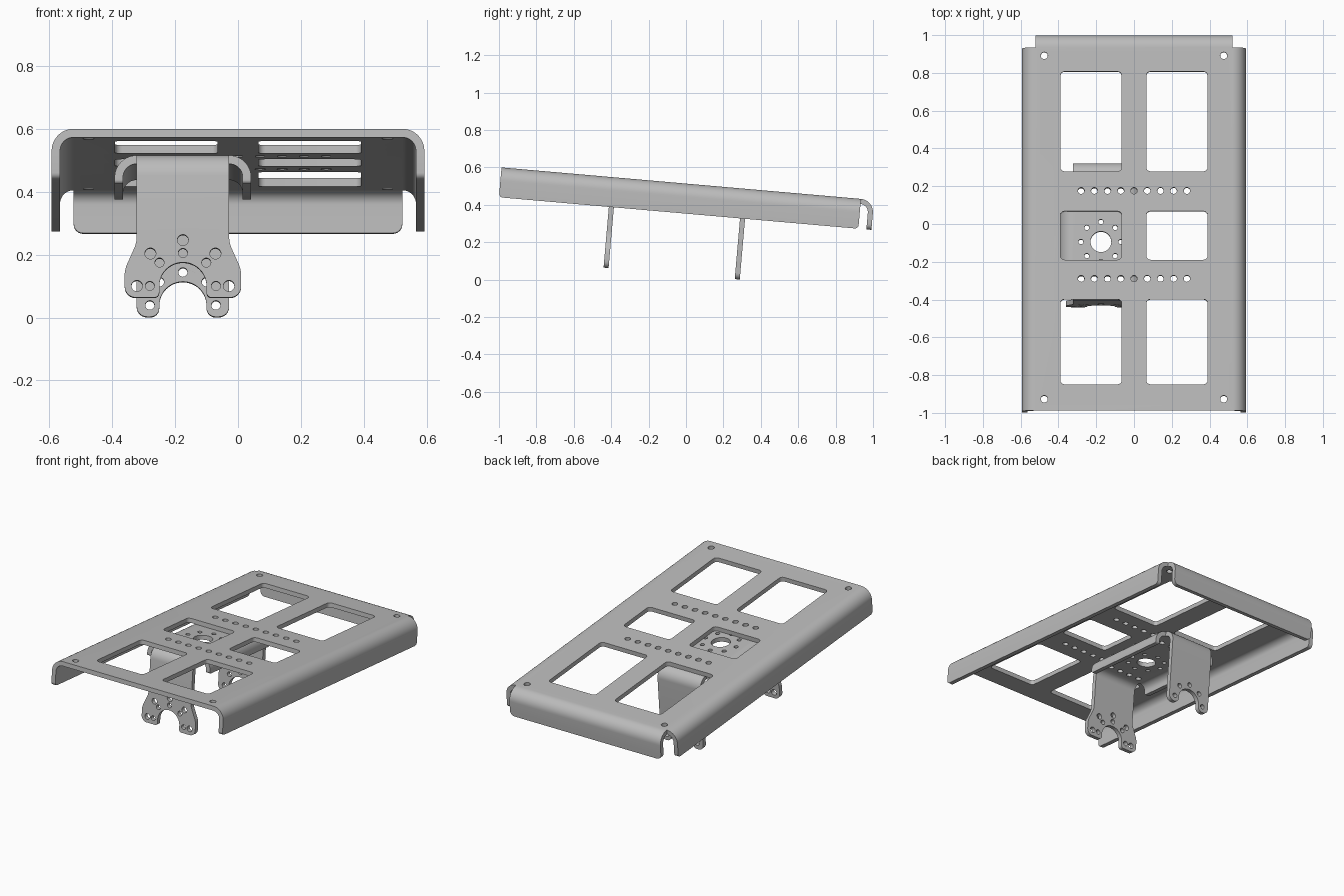
import bpy, bmesh
from math import sin, cos, pi, radians
from mathutils import Vector, Matrix

if "Cube" in bpy.data.objects:
    bpy.data.objects.remove(bpy.data.objects["Cube"])

T = 0.027       # sheet thickness
R = 0.07        # outer bend radius
Z = Vector((0, 0, 1))
TILT = Matrix.Translation((0, 0, 0.513)) @ Matrix.Rotation(radians(-5), 4, 'X')

steel = bpy.data.materials.new("grey steel")
steel.use_nodes = True
GREY = (0.5, 0.5, 0.5, 1)
steel.diffuse_color = GREY
steel.node_tree.nodes["Principled BSDF"].inputs["Base Color"].default_value = GREY


def arc(x, y, r, start, end, n):
    """Points of an arc, angles in degrees."""
    angles = [radians(start + (end - start) * i / n) for i in range(n + 1)]
    return [(x + r * cos(a), y + r * sin(a)) for a in angles]


def circle(x, y, r, n=24):
    return arc(x, y, r, 0, 360, n)[:-1]


def rounded(corners, n=6):
    """Polygon whose (x, y, radius) corners become circular fillets."""
    out = []
    for i, (x, y, r) in enumerate(corners):
        p = Vector((x, y))
        if r == 0:
            out.append((x, y))
            continue
        u = (Vector(corners[i - 1][:2]) - p).normalized()
        v = (Vector(corners[(i + 1) % len(corners)][:2]) - p).normalized()
        half = u.angle(v) / 2
        d = r * cos(half) / sin(half)
        for k in range(n + 1):
            t = k / n
            a, b, c = (1 - t) ** 2, 2 * t * (1 - t) * sin(half), t * t
            out.append(tuple((a * (p + u * d) + b * p + c * (p + v * d)) / (a + b + c)))
    return out


def rect(x0, x1, y0, y1, top=0.0, bottom=0.0):
    return rounded([(x0, y0, bottom), (x1, y0, bottom), (x1, y1, top), (x0, y1, top)])


def frame(p, q, origin):
    """Matrix that lays the drawing plane on axes p and q."""
    m = Matrix((p, q, p.cross(q))).transposed().to_4x4()
    return Matrix.Translation(origin) @ m


def add_plate(bm, loops, thickness, matrix):
    """Fill an outline with holes, extrude it about its plane and add it to bm."""
    curve = bpy.data.curves.new("outline", 'CURVE')
    curve.dimensions = '2D'
    curve.fill_mode = 'BOTH'
    curve.extrude = thickness / 2
    for loop in loops:
        s = curve.splines.new('POLY')
        s.points.add(len(loop) - 1)
        for pt, (x, y) in zip(s.points, loop):
            pt.co = (x, y, 0, 1)
        s.use_cyclic_u = True
    ob = bpy.data.objects.new("outline", curve)
    bpy.context.collection.objects.link(ob)
    dg = bpy.context.evaluated_depsgraph_get()
    mesh = bpy.data.meshes.new_from_object(ob.evaluated_get(dg))
    mesh.transform(matrix)
    bm.from_mesh(mesh)
    bpy.data.objects.remove(ob)
    bpy.data.curves.remove(curve)
    bpy.data.meshes.remove(mesh)


def add_flange(bm, p, edge, length, loops):
    """Quarter bend plus hanging panel; edge is the outer face at the top level."""
    bend = arc(-R, -R, R, 90, 0, 10) + arc(-R, -R, R - T, 0, 90, 10)
    add_plate(bm, [bend], length, frame(p, Z, edge))
    add_plate(bm, loops, T, frame(Z.cross(p), Z, edge - p * T / 2))


def finish(name, bm):
    """Weld the folded pieces, drop inner walls and make the object."""
    bmesh.ops.remove_doubles(bm, verts=bm.verts, dist=0.0002)
    inner = [f for f in bm.faces if all(len(e.link_faces) > 2 for e in f.edges)]
    bmesh.ops.delete(bm, geom=inner, context='FACES_ONLY')
    bmesh.ops.recalc_face_normals(bm, faces=bm.faces)
    mesh = bpy.data.meshes.new(name)
    bm.to_mesh(mesh)
    bm.free()
    mesh.materials.clear()
    mesh.materials.append(steel)
    for poly in mesh.polygons:
        poly.material_index = 0
    ob = bpy.data.objects.new(name, mesh)
    bpy.context.collection.objects.link(ob)
    ob.matrix_world = TILT
    bpy.ops.object.select_all(action='DESELECT')
    ob.select_set(True)
    bpy.context.view_layer.objects.active = ob
    bpy.ops.object.shade_smooth_by_angle(angle=radians(30))


X, Y = Vector((1, 0, 0)), Vector((0, 1, 0))
ROWS = (0.177, -0.29)

# Deck: flat sheet with windows, hole rows and corner holes
HALF, FRONT, BACK = 0.592 - R, -0.99, 0.939
loops = [rect(-HALF, HALF, FRONT, BACK)]
for y0, y1 in ((0.28, 0.81), (-0.19, 0.068), (-0.852, -0.4)):
    for x0 in (-0.39, 0.065):
        loops.append(rect(x0, x0 + 0.325, y0, y1, 0.022, 0.022))
loops += [circle(0.07 * i, y, 0.017) for i in range(-4, 5) for y in ROWS]
loops += [circle(x, y, 0.0185) for x in (-0.475, 0.475) for y in (-0.93, 0.895)]
deck = bmesh.new()
add_plate(deck, loops, T, Matrix.Translation((0, 0, -T / 2)))

# Deck: side and rear flanges
length = BACK - FRONT
for side in (-1, 1):
    edge = Vector((side * (HALF + R), (FRONT + BACK) / 2, 0))
    add_flange(deck, X * side, edge, length,
               [rect(-length / 2, length / 2, -0.16, -R, 0, 0.02)])
add_flange(deck, Y, Vector((0, BACK + R, 0)), 2 * HALF,
           [rect(-HALF, HALF, -0.16, -R, 0, 0.03)])
finish("deck", deck)

# Bracket: top sheet with hub hole, bolt ring and row holes
CX, W, B0, B1 = -0.175, 0.147, -0.33, 0.261
HUB = -0.092
loops = [rect(CX - W, CX + W, B0, B1), circle(CX, HUB, 0.055, 32)]
loops += [circle(x, y, 0.013) for x, y in circle(CX, HUB, 0.106, 8)]
loops += [circle(-0.07 * i, y, 0.017) for i in range(1, 5) for y in ROWS]
bracket = bmesh.new()
add_plate(bracket, loops, T, Matrix.Translation((0, 0, -1.5 * T)))

# Bracket: short side flanges
length = B1 - B0
for side in (-1, 1):
    edge = Vector((CX + side * (W + R), (B0 + B1) / 2, -T))
    add_flange(bracket, X * side, edge, length,
               [rect(-length / 2, length / 2, -0.09, -R, 0, 0.012)])

# Bracket: legs with an arch between two feet
AXIS, FOOT, ARCH = -0.422, -0.459, 0.075


def leg_outline(outer, toe):
    half = [(W, -R, 0)] + outer + [(ARCH, FOOT, toe)]
    arch = [(x, y, 0) for x, y in arc(0, AXIS, ARCH, 0, 180, 24)]
    return rounded(half + arch + [(-x, y, r) for x, y, r in reversed(half)])


def bolt_ring(radius, hole):
    return [circle(x, y, hole) for x, y in arc(0, AXIS, radius, 0, 180, 4)]


front = leg_outline([(W, -0.285, 0.09), (0.185, -0.37, 0.09), (0.185, FOOT, 0.035)], 0.016)
rear = leg_outline([(W, FOOT, 0.033)], 0.028)
add_flange(bracket, -Y, Vector((CX, B0 - R, -T)), 2 * W,
           [front] + bolt_ring(0.146, 0.0175) + bolt_ring(0.105, 0.0145))
add_flange(bracket, Y, Vector((CX, B1 + R, -T)), 2 * W,
           [rear] + bolt_ring(0.105, 0.0145))
finish("bracket", bracket)
